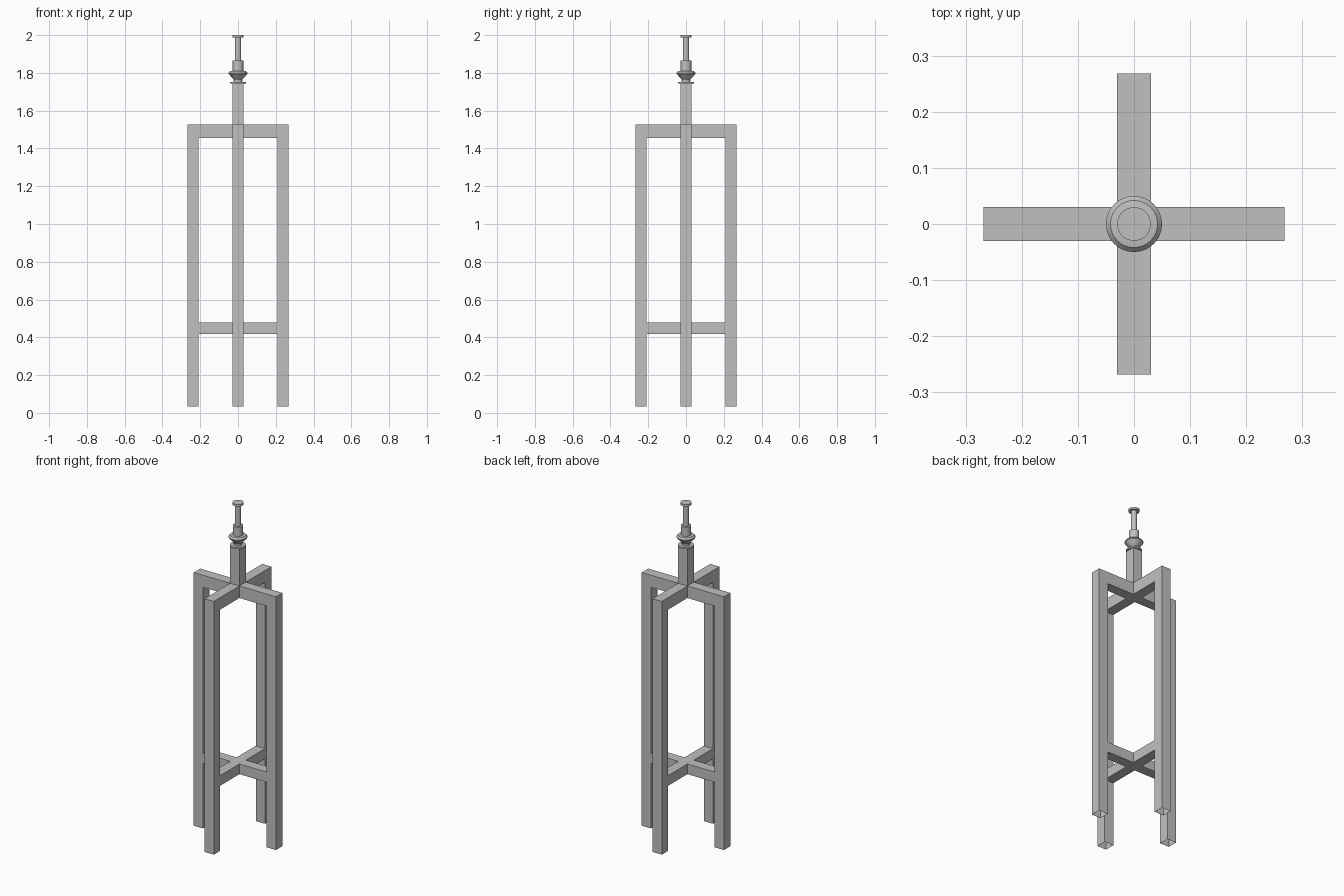
import bpy
import bmesh
import math
from mathutils import Matrix

cube = bpy.data.objects.get("Cube")
if cube:
    bpy.data.objects.remove(cube, do_unlink=True)

COLOUR = (0.53, 0.53, 0.53, 1.0)
grey = bpy.data.materials.new("plain grey")
grey.use_nodes = True
grey.diffuse_color = COLOUR
grey.node_tree.nodes["Principled BSDF"].inputs["Base Color"].default_value = COLOUR

HALF = 0.03                    # half width of the square bars
INNER, OUTER = 0.208, 0.268    # leg faces, measured from the centre
FOOT, TOP = 0.035, 1.526


def add_object(name, bm):
    mesh = bpy.data.meshes.new(name)
    bm.to_mesh(mesh)
    bm.free()
    mesh.materials.append(grey)
    obj = bpy.data.objects.new(name, mesh)
    bpy.context.collection.objects.link(obj)
    return obj


def bar(name, x, y, z, turn=0.0, open_faces=()):
    """Box between (low, high) limits, turned about the z axis; open_faces are (axis, sign)."""
    bm = bmesh.new()
    bmesh.ops.create_cube(bm, size=1)
    gone = [f for f in bm.faces
            if any(f.calc_center_median()[a] * s > 0.4 for a, s in open_faces)]
    bmesh.ops.delete(bm, geom=gone, context='FACES_ONLY')
    limits = (x, y, z)
    for v in bm.verts:
        v.co = [lim[0] if c < 0 else lim[1] for c, lim in zip(v.co, limits)]
    bm.transform(Matrix.Rotation(turn, 4, 'Z'))
    return add_object(name, bm)


def lathe(name, profile, sides=32):
    """Closed turned part from (radius, height) points."""
    bm = bmesh.new()
    pts = [(0, profile[0][1])] + profile + [(0, profile[-1][1])]
    verts = [bm.verts.new((r, 0, z)) for r, z in pts]
    edges = [bm.edges.new(pair) for pair in zip(verts, verts[1:])]
    bmesh.ops.spin(bm, geom=verts + edges, cent=(0, 0, 0), axis=(0, 0, 1),
                   angle=math.tau, steps=sides, use_merge=True)
    bmesh.ops.remove_doubles(bm, verts=bm.verts, dist=0.0001)
    bmesh.ops.recalc_face_normals(bm, faces=bm.faces)
    obj = add_object(name, bm)
    bpy.ops.object.select_all(action='DESELECT')
    obj.select_set(True)
    bpy.context.view_layer.objects.active = obj
    bpy.ops.object.shade_smooth_by_angle(angle=math.radians(30))
    return obj


# Four legs, open at the foot, each tied to the centre by two arms
width = (-HALF, HALF)
for i, side in enumerate(("left", "back", "right", "front")):
    turn = i * math.pi / 2
    bar(side + "_leg", (INNER, OUTER), width, (FOOT, TOP), turn, [(2, -1)])
    ends = [(0, -1), (0, 1)]
    bar(side + "_upper_arm", (HALF, INNER), width, (1.455, TOP), turn, ends)
    bar(side + "_lower_arm", (HALF, INNER), width, (0.418, 0.478), turn, ends)

# Centre of the lower cross, and the post rising from the upper cross
bar("lower_hub", width, width, (0.418, 0.478))
bar("centre_post", width, width, (1.455, 1.744))

# Turned fitting on top of the post
lathe("post_cap", [(0.042, 1.743), (0.042, 1.752)])
lathe("flared_collar", [(0.022, 1.75), (0.024, 1.766), (0.042, 1.786),
                        (0.050, 1.795), (0.050, 1.800), (0.042, 1.809), (0.028, 1.811)])
lathe("socket", [(0.028, 1.80), (0.028, 1.865)])
lathe("spigot", [(0.0165, 1.86), (0.0165, 1.992)])
lathe("spigot_head", [(0.030, 1.988), (0.030, 2.0)])
